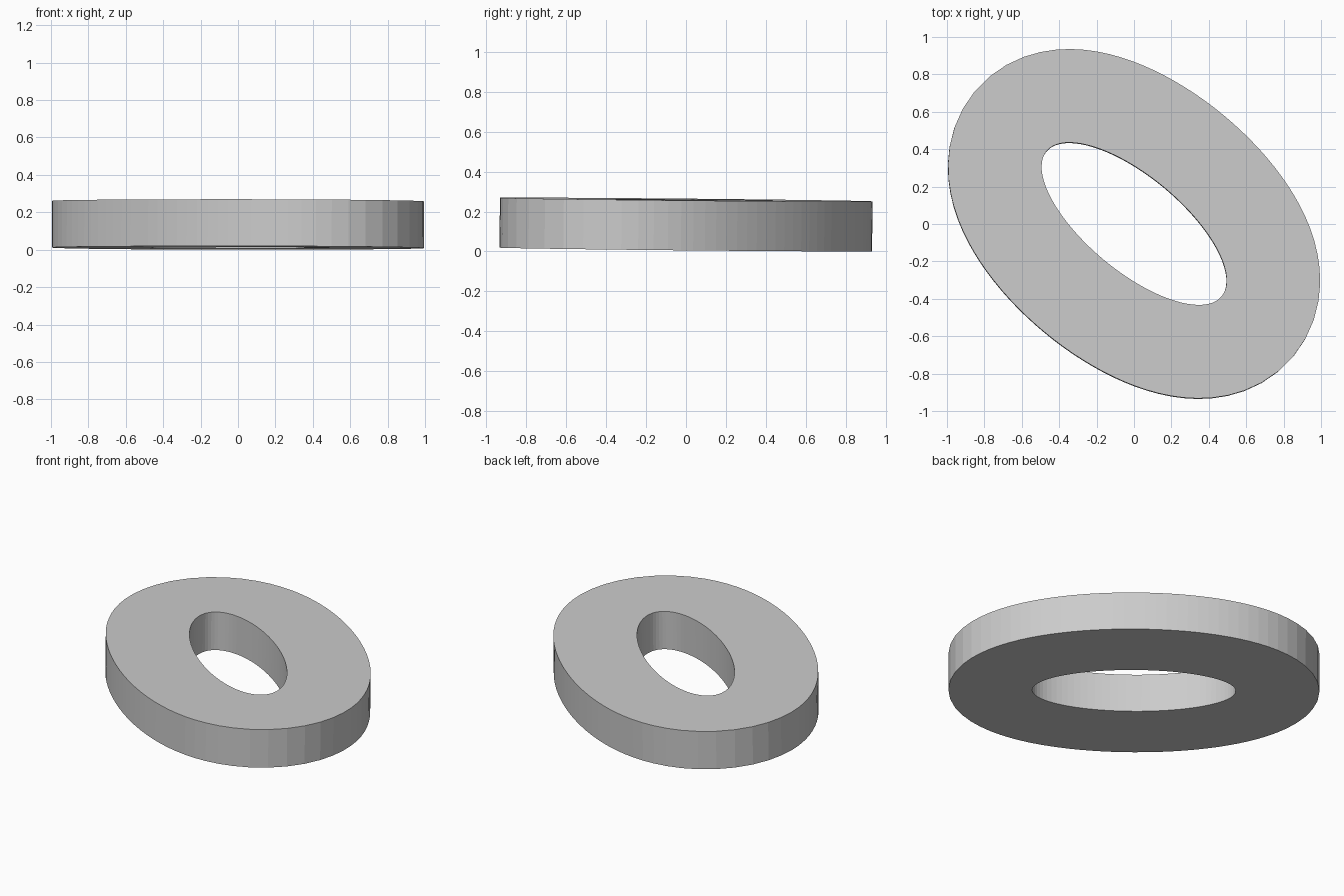
import bpy, bmesh
from math import cos, sin, pi, radians, hypot
from mathutils import Matrix

if "Cube" in bpy.data.objects:
    bpy.data.objects.remove(bpy.data.objects["Cube"])

N = 80                      # segments round the ring
A, B = 0.608, 0.252         # half axes of the elliptical hole
WALL, HEIGHT = 0.5, 0.25    # constant wall width, thickness
ANGLE = radians(-39.7)      # long axis direction in plan


def outline(offset):
    """Hole ellipse pushed outwards along its normal."""
    pts = []
    for i in range(N):
        t = 2 * pi * i / N
        nx, ny = B * cos(t), A * sin(t)
        l = hypot(nx, ny)
        pts.append((A * cos(t) + offset * nx / l, B * sin(t) + offset * ny / l))
    return pts


# Flat oval ring with straight walls
bm = bmesh.new()
rings = []
for offset, z in ((0, -HEIGHT / 2), (WALL, -HEIGHT / 2), (WALL, HEIGHT / 2), (0, HEIGHT / 2)):
    rings.append([bm.verts.new((x, y, z)) for x, y in outline(offset)])
for k in range(4):
    a, b = rings[k], rings[(k + 1) % 4]
    for i in range(N):
        j = (i + 1) % N
        bm.faces.new((a[i], a[j], b[j], b[i]))
bmesh.ops.recalc_face_normals(bm, faces=bm.faces)

# Turn in plan, then tip slightly so the front edge sits higher
turn = Matrix.Rotation(ANGLE, 4, 'Z')
tip = Matrix.Rotation(0.005, 4, 'Y') @ Matrix.Rotation(-0.0115, 4, 'X')
bm.transform(tip @ turn)
bm.transform(Matrix.Translation((0, 0, -min(v.co.z for v in bm.verts))))

mesh = bpy.data.meshes.new("oval_ring")
bm.to_mesh(mesh)
bm.free()
ring = bpy.data.objects.new("oval_ring", mesh)
bpy.context.collection.objects.link(ring)
